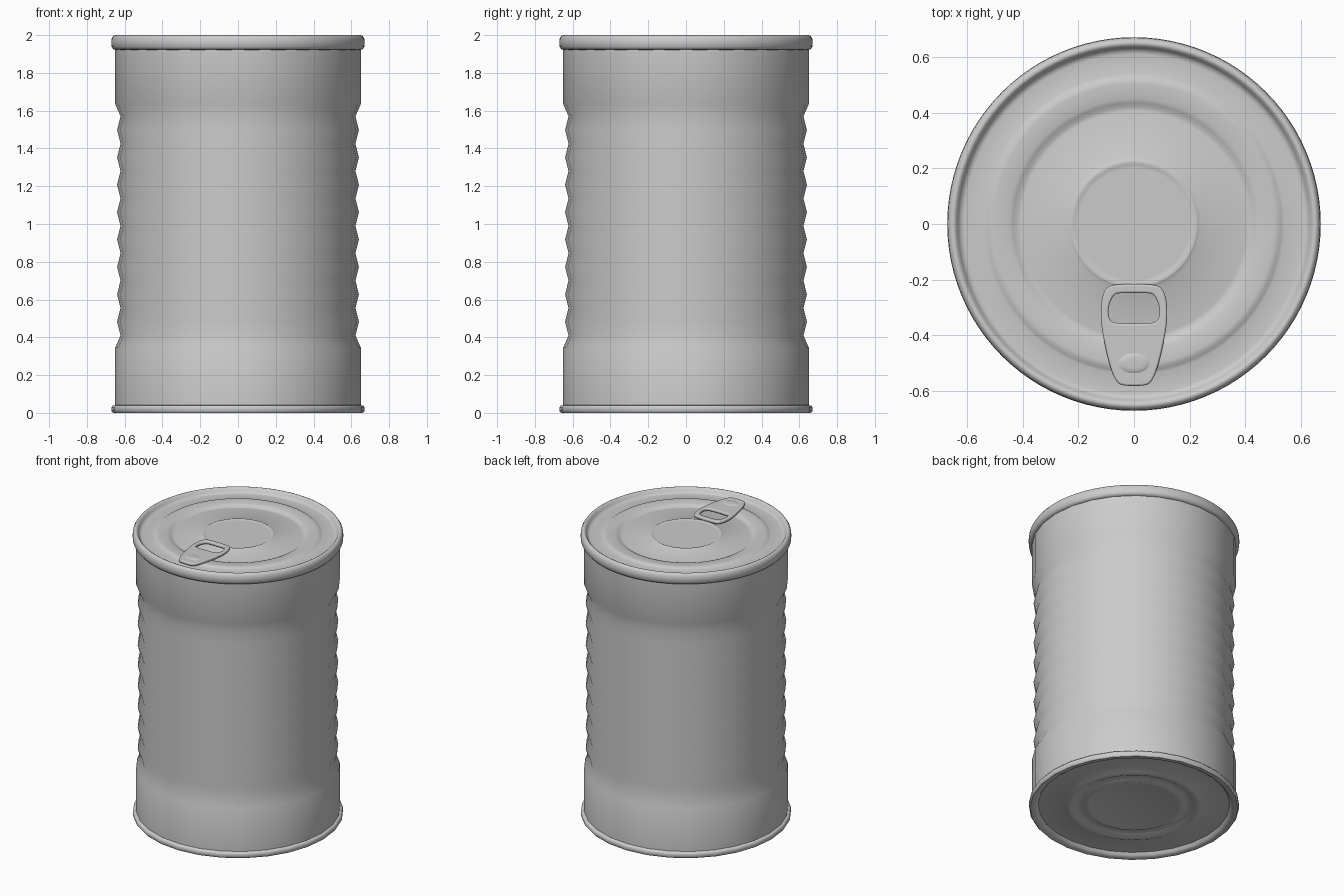
import bpy, bmesh, math

if "Cube" in bpy.data.objects:
    bpy.data.objects.remove(bpy.data.objects["Cube"])

def smooth(obj, angle):
    bpy.ops.object.select_all(action='DESELECT')
    obj.select_set(True)
    bpy.context.view_layer.objects.active = obj
    bpy.ops.object.shade_smooth_by_angle(angle=math.radians(angle))

def lathe(name, profile, sides, angle=50):
    """Spin a list of (radius, z) around the z axis; radius 0 makes a pole."""
    bm = bmesh.new()
    rings = []
    for r, z in profile:
        if r == 0:
            rings.append([bm.verts.new((0, 0, z))] * sides)
        else:
            rings.append([bm.verts.new((r * math.cos(2 * math.pi * i / sides),
                                        r * math.sin(2 * math.pi * i / sides), z))
                          for i in range(sides)])
    for a, b in zip(rings, rings[1:]):
        for i in range(sides):
            j = (i + 1) % sides
            bm.faces.new(list(dict.fromkeys((a[i], a[j], b[j], b[i]))))
    bmesh.ops.recalc_face_normals(bm, faces=bm.faces)
    mesh = bpy.data.meshes.new(name)
    bm.to_mesh(mesh)
    bm.free()
    obj = bpy.data.objects.new(name, mesh)
    bpy.context.collection.objects.link(obj)
    smooth(obj, angle)
    return obj

# Ribbed wall: nine valleys with eight softer peaks between them
wall = [(0.65, 0.03), (0.65, 0.345)]
pitch = 0.145
for k in range(9):
    z = 0.41 + k * pitch
    wall.append((0.622, z))
    if k < 8:
        wall.append((0.640, z + pitch / 2))
wall += [(0.65, 1.635), (0.65, 1.94)]
lathe("can_wall", wall, 28)

# Bottom rim and stepped base
lathe("can_base", [
    (0.645, 0.042), (0.664, 0.038), (0.67, 0.030), (0.67, 0.010), (0.662, 0.0),
    (0.635, 0.0), (0.622, 0.008), (0.61, 0.025), (0.46, 0.025), (0.43, 0.012),
    (0.40, 0.010), (0.37, 0.025), (0.33, 0.025), (0.305, 0.012), (0.285, 0.018),
    (0, 0.018)], 28)

# Top rim and lid with concentric steps
lathe("can_lid", [
    (0.645, 1.922), (0.660, 1.925), (0.669, 1.938), (0.671, 1.96), (0.669, 1.982),
    (0.660, 1.996), (0.650, 2.0), (0.640, 1.995), (0.632, 1.98), (0.622, 1.968),
    (0.61, 1.966), (0.54, 1.968), (0.53, 1.971), (0.52, 1.978), (0.505, 1.979),
    (0.45, 1.977), (0.435, 1.972), (0.42, 1.962), (0.405, 1.962), (0.39, 1.965),
    (0.24, 1.966), (0.23, 1.972), (0.222, 1.975), (0.212, 1.970), (0.20, 1.970),
    (0, 1.970)], 96)

# Pull tab: rounded outline with a finger hole
def closed_spline(curve, half):
    pts = half + [(-x, y) for x, y in reversed(half)]
    s = curve.splines.new('NURBS')
    s.points.add(len(pts) - 1)
    for p, (x, y) in zip(s.points, pts):
        p.co = (x, y, 0, 1)
    s.use_cyclic_u = True
    s.order_u = 3
    s.resolution_u = 5

curve = bpy.data.curves.new("pull_tab", 'CURVE')
curve.dimensions = '2D'
curve.fill_mode = 'BOTH'
curve.extrude = 0.003
curve.bevel_depth = 0.007
curve.bevel_resolution = 2
curve.offset = -0.007
closed_spline(curve, [(0.05, -0.215), (0.105, -0.225), (0.122, -0.30), (0.115, -0.39),
                      (0.085, -0.52), (0.06, -0.575), (0.025, -0.582)])
closed_spline(curve, [(0.04, -0.248), (0.072, -0.25), (0.094, -0.30), (0.088, -0.352),
                      (0.045, -0.358)])
tab = bpy.data.objects.new("pull_tab", curve)
tab.location.z = 1.986
bpy.context.collection.objects.link(tab)
bpy.ops.object.select_all(action='DESELECT')
tab.select_set(True)
bpy.context.view_layer.objects.active = tab
bpy.ops.object.convert(target='MESH')
smooth(bpy.context.object, 40)

# Rivet bump that fixes the tab to the lid
rivet = lathe("tab_rivet", [(0.06, 0), (0.059, 0.010), (0.052, 0.014), (0.03, 0.016),
                            (0, 0.016)], 32)
rivet.location = (0, -0.50, 1.984)
rivet.scale.y = 0.65
